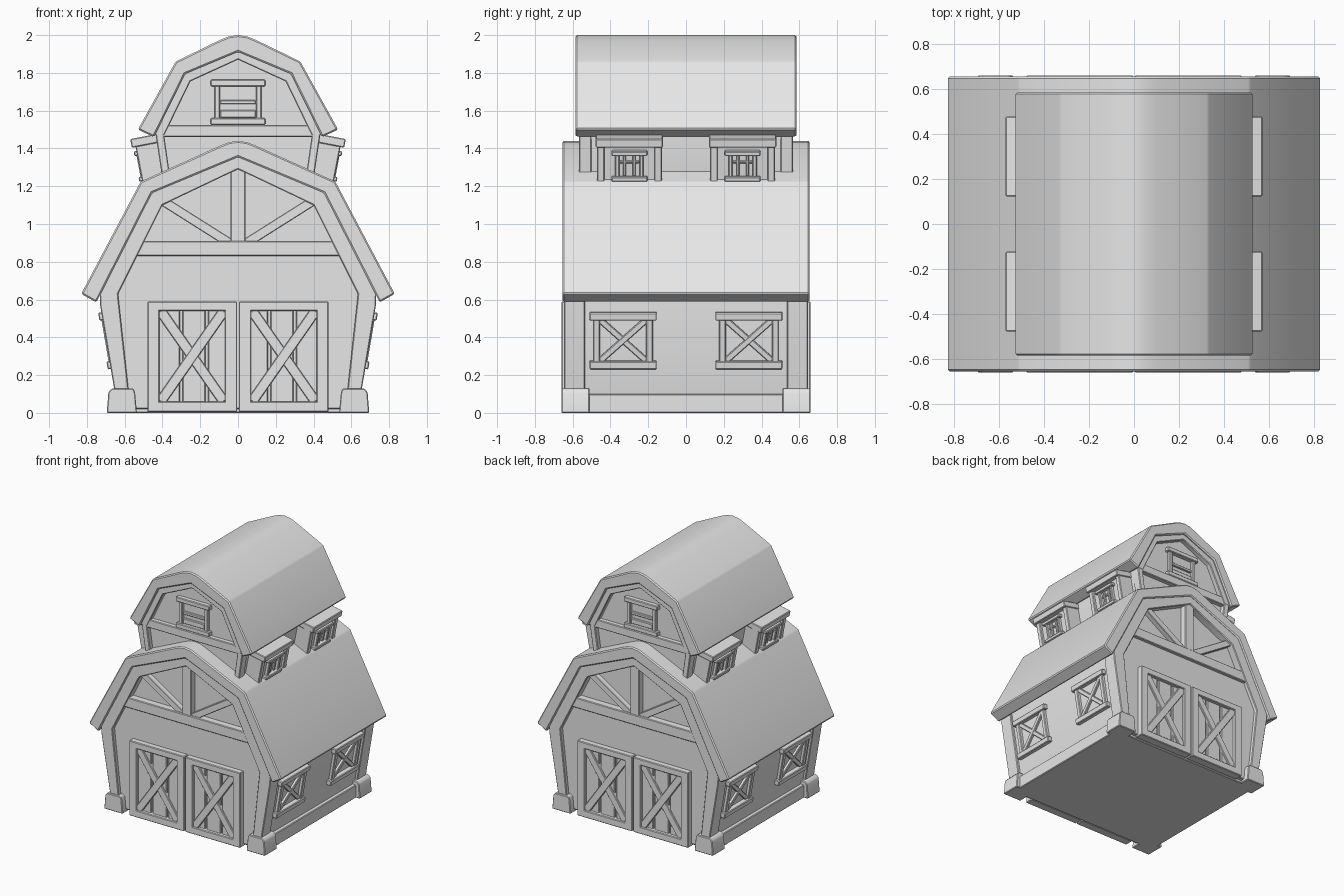
import bpy, bmesh
from math import pi
from mathutils import Matrix, Vector

cube = bpy.data.objects.get("Cube")
if cube:
    bpy.data.objects.remove(cube, do_unlink=True)

grey = bpy.data.materials.new("plain_grey")
grey.use_nodes = True
COLOUR = (0.8, 0.8, 0.8, 1)
grey.diffuse_color = COLOUR
grey.node_tree.nodes["Principled BSDF"].inputs["Base Color"].default_value = COLOUR


def frame(turn, off=0, z=0, tilt=0):
    """Wall frame: u along the wall, v up, w outward; turn in quarter turns."""
    return (Matrix.Rotation(turn * pi / 2, 4, 'Z') @ Matrix.Translation((0, -off, z))
            @ Matrix.Rotation(pi / 2 + tilt, 4, 'X'))


def poly(name, F, pts, w0, w1, bevel=0.005):
    """Extrude a profile in a wall frame and chamfer its sharp edges."""
    bm = bmesh.new()
    face = bm.faces.new([bm.verts.new((u, v, w0)) for u, v in pts])
    ext = bmesh.ops.extrude_face_region(bm, geom=[face])["geom"]
    moved = [g for g in ext if isinstance(g, bmesh.types.BMVert)]
    bmesh.ops.translate(bm, verts=moved, vec=(0, 0, w1 - w0))
    bmesh.ops.recalc_face_normals(bm, faces=bm.faces)
    sharp = [e for e in bm.edges if e.calc_face_angle(0) > 0.5]
    bmesh.ops.bevel(bm, geom=sharp, offset=bevel, segments=1, affect='EDGES',
                    clamp_overlap=True)
    bm.transform(F)
    bmesh.ops.recalc_face_normals(bm, faces=bm.faces)
    mesh = bpy.data.meshes.new(name)
    bm.to_mesh(mesh)
    bm.free()
    mesh.materials.append(grey)
    mesh.shade_smooth()
    mesh.set_sharp_from_angle(angle=0.45)
    obj = bpy.data.objects.new(name, mesh)
    bpy.context.collection.objects.link(obj)
    return obj


def box(name, F, u0, u1, v0, v1, w0, w1):
    poly(name, F, [(u0, v0), (u1, v0), (u1, v1), (u0, v1)], w0, w1)


def bar(name, F, p, q, width, w0, w1):
    p, q = Vector(p), Vector(q)
    d = (q - p).normalized() * width / 2
    n = Vector((-d.y, d.x))
    poly(name, F, [p - n, q - n, q + n, p + n], w0, w1, 0.004)


def sym(half):
    """Complete a right-hand profile with its mirror image."""
    return half + [(-x, z) for x, z in reversed(half) if x > 0]


def cross(name, F, u0, u1, v0, v1, width, w0, w1):
    bar(name + "_rising", F, (u0, v0), (u1, v1), width, w0, w1)
    bar(name + "_falling", F, (u0, v1), (u1, v0), width, w0, w1 - 0.002)


def window(name, F, u, v, hw, hh, t, w, style):
    """Head, sill and jambs around a chosen infill."""
    for s, part in ((-1, "sill"), (1, "head")):
        a, b = sorted((v + s * hh, v + s * (hh - t)))
        box(f"{name}_{part}", F, u - hw, u + hw, a, b, w - 0.02, w + 0.035)
    inner = hw - 0.02 - t * 0.85
    for s in (-1, 1):
        a, b = sorted((u + s * (hw - 0.02), u + s * inner))
        box(name + "_jamb", F, a, b, v - hh + t / 2, v + hh - t / 2, w - 0.02, w + 0.024)
    h = hh - t
    if style == "cross":
        cross(name + "_brace", F, u - inner, u + inner, v - h, v + h, 0.032, w - 0.02, w + 0.018)
    elif style == "grid":
        for s in (-1, 1):
            bar(name + "_mullion", F, (u + s * 0.025, v - h), (u + s * 0.025, v + h),
                0.016, w - 0.02, w + 0.014)
        bar(name + "_rail", F, (u - inner, v + 0.02), (u + inner, v + 0.02), 0.014,
            w - 0.02, w + 0.012)
    else:
        box(name + "_lower_panel", F, u - inner, u + inner, v - h, v - h / 2, w - 0.02, w + 0.014)
        bar(name + "_rail", F, (u - inner, v), (u + inner, v), 0.022, w - 0.02, w + 0.016)


# Main body and gambrel roof
F0 = frame(0)
poly("barn_body", F0, sym([(0, 1.365), (0.46, 1.17), (0.72, 0.62), (0.615, 0)]), -0.585, 0.585)
poly("main_roof", F0, sym([(0, 1.44), (0.05, 1.433), (0.1, 1.412), (0.515, 1.225),
                           (0.83, 0.63), (0.75, 0.585), (0.455, 1.165), (0, 1.355)]),
     -0.655, 0.655, 0.008)

# Upper loft and its roof
poly("loft_body", F0, sym([(0, 1.93), (0.29, 1.8), (0.435, 1.48), (0.37, 1.15)]), -0.53, 0.53)
poly("loft_roof", F0, sym([(0, 2), (0.05, 1.993), (0.1, 1.972), (0.33, 1.86),
                           (0.53, 1.5), (0.445, 1.46), (0.28, 1.795), (0, 1.912)]),
     -0.585, 0.585, 0.008)

# Gable ends
for turn, end in ((0, "front"), (2, "back")):
    F = frame(turn)
    poly(end + "_lower_wall", F, sym([(0.57, 0.85), (0.665, 0.62), (0.59, 0.02)]), 0.5, 0.615)
    poly(end + "_arch_trim", F,
         sym([(0, 1.36), (0.46, 1.17), (0.732, 0.63), (0.73, 0.57), (0.648, 0.08),
              (0.575, 0.08), (0.635, 0.63), (0.4, 1.1), (0, 1.29)]), 0.535, 0.645)
    box(end + "_tie_beam", F, -0.54, 0.54, 0.83, 0.91, 0.56, 0.64)
    box(end + "_king_post", F, -0.04, 0.04, 0.9, 1.3, 0.56, 0.635)
    for s in (-1, 1):
        bar(end + "_strut", F, (s * 0.03, 0.89), (s * 0.41, 1.13), 0.05, 0.56, 0.625)
        # Corner foot
        foot = [(0.535, 0), (0.695, 0), (0.686, 0.11), (0.668, 0.13), (0.555, 0.13), (0.545, 0.11)]
        poly(end + "_corner_foot", F, [(s * x, z) for x, z in foot], 0.51, 0.66)
        # Door leaf: planks, frame and cross brace
        for a, b in ((0.06, 0.158), (0.172, 0.293), (0.307, 0.425)):
            a, b = sorted((s * a, s * b))
            box(end + "_door_plank", F, a, b, 0.03, 0.56, 0.6, 0.634)
        for a, b in ((0.004, 0.07), (0.415, 0.48)):
            a, b = sorted((s * a, s * b))
            box(end + "_door_stile", F, a, b, 0.005, 0.59, 0.59, 0.66)
        a, b = sorted((s * 0.06, s * 0.425))
        box(end + "_door_top_rail", F, a, b, 0.54, 0.59, 0.59, 0.66)
        box(end + "_door_bottom_rail", F, a, b, 0.005, 0.06, 0.59, 0.66)
        cross(end + "_door_brace", F, a + 0.015, b - 0.015, 0.06, 0.54, 0.055, 0.6, 0.65)
        # Loft corner post
        post = [(0.352, 1.2), (0.395, 1.2), (0.437, 1.48), (0.392, 1.48)]
        poly(end + "_loft_post", F, [(s * x, z) for x, z in post], 0.5, 0.567)
    # Loft gable trim and window
    poly(end + "_loft_trim", F, sym([(0, 1.92), (0.285, 1.8), (0.445, 1.47), (0.39, 1.47),
                                     (0.252, 1.755), (0, 1.87)]), 0.5, 0.568)
    box(end + "_loft_beam", F, -0.43, 0.43, 1.46, 1.525, 0.5, 0.565)
    window(end + "_loft_window", F, 0, 1.645, 0.145, 0.12, 0.036, 0.53, "panel")

# Long sides
for turn, side in ((1, "left"), (3, "right")):
    box(side + "_base_beam", frame(turn), -0.53, 0.53, 0, 0.1, 0.5, 0.662)
    wall = frame(turn, 0.615, 0, 0.168)
    dormer = frame(turn, 0.482, 1.2, 0.19)
    for s in (-1, 1):
        window(side + "_window", wall, s * 0.333, 0.391, 0.178, 0.152, 0.042, 0, "cross")
        # Dormer
        u = s * 0.3
        box(side + "_dormer_body", dormer, u - 0.14, u + 0.14, -0.05, 0.23, -0.16, 0)
        box(side + "_dormer_cap", dormer, u - 0.178, u + 0.178, 0.215, 0.262, -0.16, 0.04)
        for k in (-1, 1):
            c = u + k * 0.152
            box(side + "_dormer_post", dormer, c - 0.02, c + 0.02, 0.025, 0.225, -0.16, 0.02)
        window(side + "_dormer_window", dormer, u, 0.112, 0.095, 0.082, 0.026, 0, "grid")
